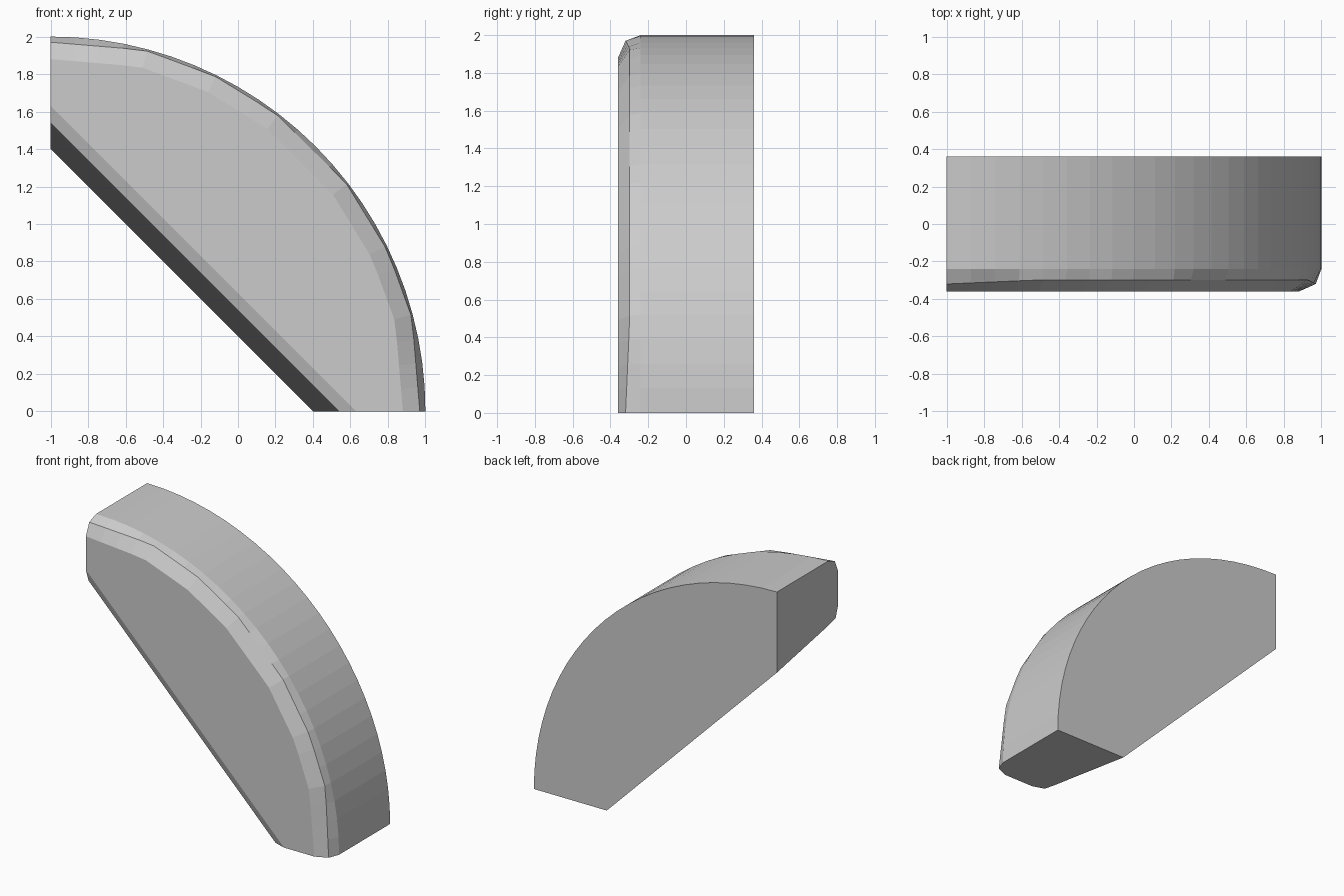
import bpy, bmesh
from math import cos, sin, radians

if "Cube" in bpy.data.objects:
    bpy.data.objects.remove(bpy.data.objects["Cube"])

SEGMENTS = 24
COARSE = [0, 14.5, 25.4, 37.7, 53, 64, 75.5, 90]


def polar(angle, r, y):
    a = radians(angle)
    return (-1 + r * cos(a), y, r * sin(a))


def faceted(angle, end, middle):
    # Point on a coarse polyline; end and middle are (radius, y)
    for a0, a1 in zip(COARSE, COARSE[1:]):
        if angle <= a1 + 1e-6:
            p, q = [polar(a, *(end if a in (0, 90) else middle)) for a in (a0, a1)]
            # intersect the ray at this angle with the chord p-q
            c, s = cos(radians(angle)), sin(radians(angle))
            d0 = (p[0] + 1) * s - p[2] * c
            d1 = (q[0] + 1) * s - q[2] * c
            t = d0 / (d0 - d1)
            return tuple(u + (v - u) * t for u, v in zip(p, q))


angles = [90 * i / SEGMENTS for i in range(SEGMENTS + 1)]

# Each loop: outer arc, then the two ends of the slanted cut (z intercept, y)
loops = [
    ([polar(a, 2, 0.36) for a in angles], 1.40, 0.36),
    ([polar(a, 2, -0.24) for a in angles], 1.518, -0.24),
    ([faceted(a, (1.97, -0.32), (1.992, -0.298)) for a in angles], 1.54, -0.33),
    ([faceted(a, (1.88, -0.36), (1.90, -0.36)) for a in angles], 1.63, -0.36),
]

bm = bmesh.new()
rings = []
for arc, cut, y in loops:
    points = arc + [(-1, y, cut), (cut - 1, y, 0)]
    rings.append([bm.verts.new(p) for p in points])

# Walls between the loops, then back and front caps
n = len(rings[0])
for r0, r1 in zip(rings, rings[1:]):
    for i in range(n):
        j = (i + 1) % n
        bm.faces.new((r0[i], r0[j], r1[j], r1[i]))
bm.faces.new(rings[0])
bm.faces.new(rings[-1])
bmesh.ops.recalc_face_normals(bm, faces=bm.faces[:])

mesh = bpy.data.meshes.new("curved_wedge")
bm.to_mesh(mesh)
bm.free()
wedge = bpy.data.objects.new("curved_wedge", mesh)
bpy.context.collection.objects.link(wedge)
